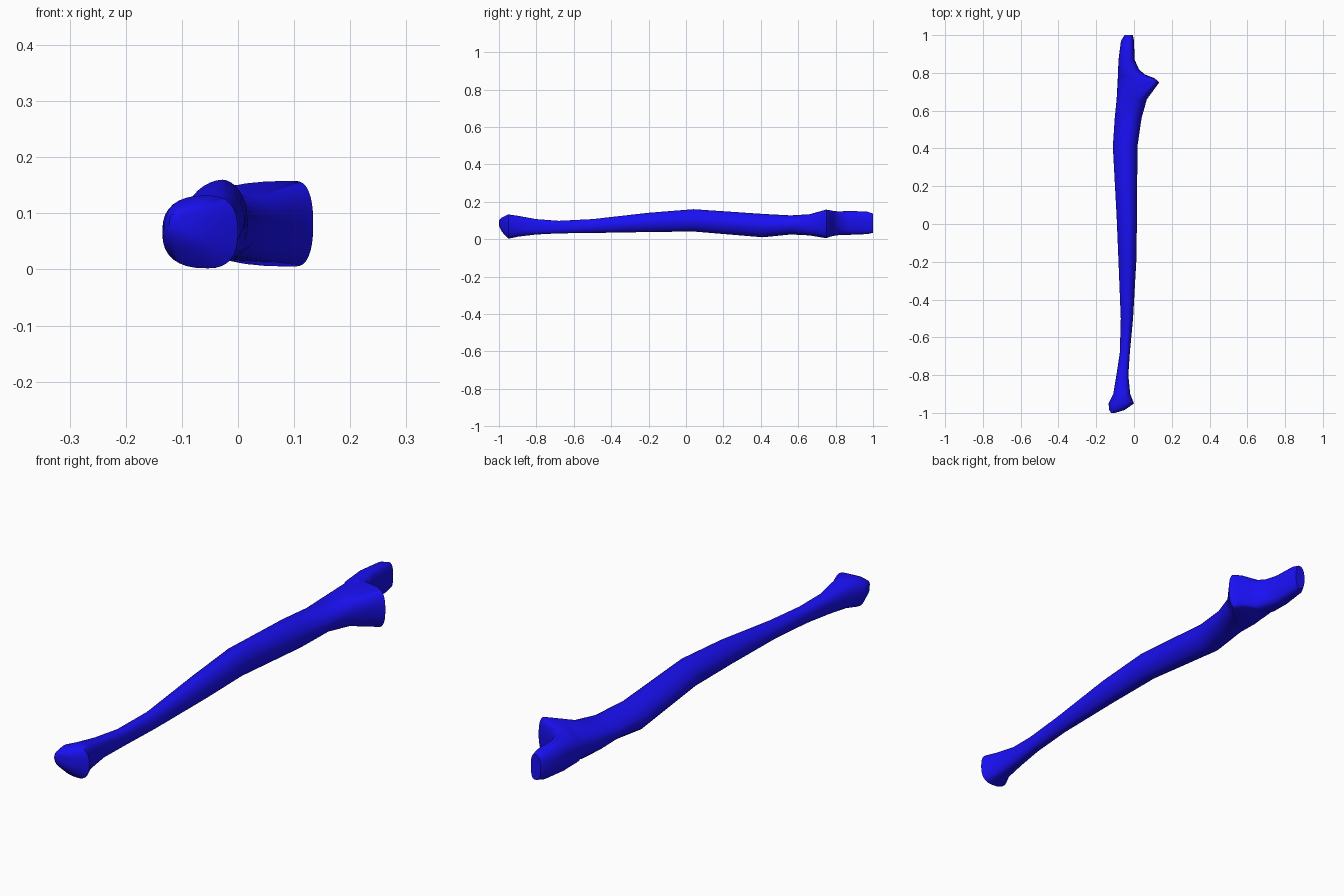
import bpy, bmesh
from math import cos, sin, pi

if "Cube" in bpy.data.objects:
    bpy.data.objects.remove(bpy.data.objects["Cube"])

# Cross-sections along the bone: y, left x, right x, bottom z, top z
SECTIONS = [
    # knobbed head
    (-1.0, -.122, -.10, .07, .10),
    (-.985, -.131, -.05, .04, .115),
    (-.95, -.135, 0, .002, .132),
    (-.90, -.11, -.02, .013, .125),
    (-.80, -.093, -.03, .025, .107),
    # shaft
    (-.68, -.075, -.022, .031, .098),
    (-.50, -.07, -.005, .033, .107),
    (-.20, -.082, .012, .038, .141),
    (.04, -.092, .016, .041, .16),
    (.41, -.112, .018, .01, .135),
    # flare up to the side process
    (.56, -.102, .04, .025, .127),
    (.66, -.092, .068, .02, .133),
    (.75, -.087, .134, .005, .158),
    # notch and end hook
    (.772, -.086, .108, .014, .154),
    (.792, -.085, .056, .018, .15),
    (.82, -.084, .026, .022, .148),
    (.87, -.082, .003, .023, .151),
    (.97, -.069, 0, .027, .147),
    (1.0, -.05, -.006, .034, .137),
]
N = 32


def ring(bm, y, xl, xr, zb, zt):
    """Rounded section; its top and bottom ridge leans into the side process."""
    power = 2 / (2.5 if abs(y) > .6 else 1.8)
    lean = .85 if xr > .1 else .6
    ridge = xl + (xr - xl) * lean
    zm, h = (zb + zt) / 2, (zt - zb) / 2
    verts = []
    for i in range(N):
        a = 2 * pi * i / N
        c, s = cos(a), sin(a)
        u, v = abs(c) ** power, abs(s) ** power
        x = ridge + ((xr if c > 0 else xl) - ridge) * u
        z = zm + (h if s > 0 else -h) * v
        verts.append(bm.verts.new((x, y, z)))
    return verts


# Bone: one skin lofted through all sections
bm = bmesh.new()
rings = [ring(bm, *s) for s in SECTIONS]
for a, b in zip(rings, rings[1:]):
    for i in range(N):
        j = (i + 1) % N
        bm.faces.new((a[i], a[j], b[j], b[i]))
bm.faces.new(rings[0])
bm.faces.new(rings[-1])
bmesh.ops.recalc_face_normals(bm, faces=bm.faces)
mesh = bpy.data.meshes.new("forearm_bone")
bm.to_mesh(mesh)
bm.free()
bone = bpy.data.objects.new("forearm_bone", mesh)
bpy.context.collection.objects.link(bone)

mat = bpy.data.materials.new("blue")
mat.diffuse_color = (.01, .005, .9, 1)
mat.use_nodes = True
mat.node_tree.nodes["Principled BSDF"].inputs["Base Color"].default_value = mat.diffuse_color
mesh.materials.append(mat)

bpy.context.view_layer.objects.active = bone
bone.select_set(True)
bpy.ops.object.shade_smooth_by_angle(angle=.9)
